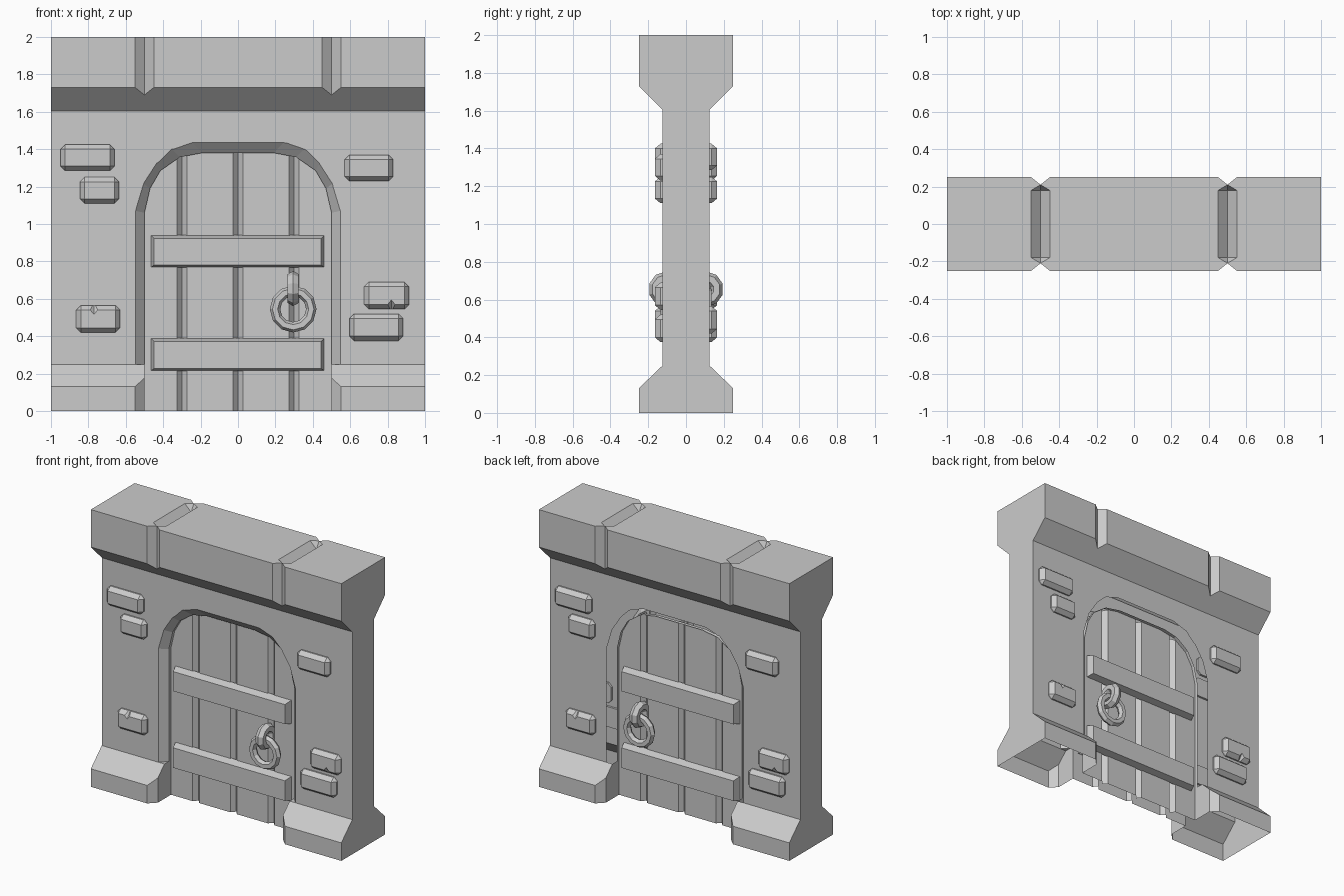
import bpy, bmesh, math

if "Cube" in bpy.data.objects:
    bpy.data.objects.remove(bpy.data.objects["Cube"])

SIDES = (-1, 1)


def finish(name, bm):
    bmesh.ops.recalc_face_normals(bm, faces=bm.faces)
    me = bpy.data.meshes.new(name)
    bm.to_mesh(me)
    bm.free()
    ob = bpy.data.objects.new(name, me)
    bpy.context.collection.objects.link(ob)
    return ob


def hull(name, pts):
    """Convex solid around a few points."""
    bm = bmesh.new()
    for p in pts:
        bm.verts.new(p)
    res = bmesh.ops.convex_hull(bm, input=bm.verts)
    junk = {g for g in res["geom_interior"] + res["geom_unused"] if isinstance(g, bmesh.types.BMVert)}
    bmesh.ops.delete(bm, geom=list(junk), context='VERTS')
    bmesh.ops.dissolve_limit(bm, angle_limit=0.01, verts=bm.verts, edges=bm.edges)
    return finish(name, bm)


def loft(name, ring_a, ring_b):
    """Closed solid between two outlines of equal point count."""
    bm = bmesh.new()
    a, b = ([bm.verts.new(p) for p in r] for r in (ring_a, ring_b))
    bm.faces.new(a)
    bm.faces.new(b[::-1])
    for i in range(len(a)):
        bm.faces.new((a[i - 1], b[i - 1], b[i], a[i]))
    return finish(name, bm)


def cut(ob, cutter):
    """Subtract cutter from ob, then remove the cutter."""
    cutter.hide_render = True
    m = ob.modifiers.new("cut", 'BOOLEAN')
    m.object, m.operation, m.solver = cutter, 'DIFFERENCE', 'EXACT'
    bpy.context.view_layer.objects.active = ob
    bpy.ops.object.modifier_apply(modifier=m.name)
    bpy.data.objects.remove(cutter)


def drop_faces(ob, test, planes=()):
    """Delete faces passing the test, after slicing at y = planes."""
    bm = bmesh.new()
    bm.from_mesh(ob.data)
    for y in planes:
        bmesh.ops.bisect_plane(bm, geom=bm.verts[:] + bm.edges[:] + bm.faces[:],
                               plane_co=(0, y, 0), plane_no=(0, 1, 0))
    bm.normal_update()
    bmesh.ops.delete(bm, geom=[f for f in bm.faces if test(f.calc_center_median(), f.normal)], context='FACES')
    bmesh.ops.dissolve_limit(bm, angle_limit=0.01, verts=bm.verts, edges=bm.edges)
    bm.to_mesh(ob.data)
    bm.free()


def arch(half, y):
    """Full outline from its right half, at depth y."""
    return [(-x, y, z) for x, z in half] + [(x, y, z) for x, z in reversed(half)]


# Wall: flared profile extruded along x
half = [(.25, 0), (.25, .13), (.125, .25), (.125, 1.605), (.25, 1.73), (.25, 2)]
profile = half + [(-y, z) for y, z in reversed(half)]
wall = loft("wall", [(-1, y, z) for y, z in profile], [(1, y, z) for y, z in profile])

# Arched doorway
inner = [(.5, 1.06), (.47, 1.19), (.415, 1.285), (.31, 1.358), (.19, 1.38)]
outer = [(.547, 1.07), (.505, 1.215), (.435, 1.325), (.355, 1.40), (.245, 1.435)]
cut(wall, loft("doorway_cutter", *[arch([(.5, -.1)] + inner, y) for y in (-.4, .4)]))

# Chamfer around the arch on both faces
pairs = list(zip([(.547, .25)] + outer, [(.5, .25)] + inner))
for s in SIDES:
    rings = [arch([(a[0] + t * (b[0] - a[0]), a[1] + t * (b[1] - a[1])) for a, b in pairs], s * y)
             for t, y in ((-.2, .135), (1.2, .065))]
    cut(wall, loft("arch_chamfer_cutter", *rings))

# Chamfered base corners and lintel grooves
for k in SIDES:
    for s in SIDES:
        cut(wall, hull("base_corner_cutter", [(k * x, s * y, z) for x, y in ((.56, .26), (.49, .19), (.49, .26))
                                              for z in (-.1, .24)]))
        cut(wall, hull("lintel_groove_cutter", [(k * .5 + dx, s * y, z)
                                                for dx, y in ((-.0625, .26), (.0625, .26), (0, .21))
                                                for z in (1.6, 2.1)]))
    pts = [(k * .5 + dx, y, z) for dx, z in ((-.05, 2), (.05, 2), (0, 1.95)) for y in (-.18, .18)]
    pts += [(k * .5, -.21, 2), (k * .5, .21, 2)]
    pts += [(x, y, 2.05) for x, y, z in pts if z == 2]
    cut(wall, hull("top_groove_cutter", pts))

# Open underside, and no jamb surface behind the door
drop_faces(wall, lambda c, n: c.z < .001 or (abs(c.y) < .049 and abs(c.x) < .505 and c.z < 1.39),
           planes=(-.05, .05))

# Door with V grooves between planks, without its hidden rim
door = loft("door", *[arch([(.5, 0)] + inner, y) for y in (-.05, .05)])
for s in SIDES:
    for gx in (-.3, 0, .3):
        cut(door, hull("plank_groove_cutter", [(gx + dx, s * y, z)
                                               for dx, y in ((-.035, .06), (.035, .06), (0, .02))
                                               for z in (-.1, 1.5)]))
drop_faces(door, lambda c, n: abs(n.y) < .1)

# Crossbars, ring handles and their staples on both door faces
for s in SIDES:
    for z0, z1 in ((.215, .39), (.768, .94)):
        hull("door_crossbar", [(x, s * y, z) for y, d in ((.045, 0), (.1, .018))
                               for x in (-.466 + d, .462 - d) for z in (z0 + d * .7, z1 - d)])
    for name, loc, rot, R, r, n in (
            ("handle_ring", (.295, s * .112, .545), (math.pi / 2, 0, 0), .097, .028, 12),
            ("handle_staple", (.295, s * .105, .655), (0, math.pi / 2, 0), .06, .034, 10)):
        bpy.ops.mesh.primitive_torus_add(location=loc, rotation=rot, major_radius=R, minor_radius=r,
                                         major_segments=n, minor_segments=6)
        bpy.context.object.name = name

# Raised bricks; the back set is the front set turned half a circle
bricks = [(-.95, -.66, 1.285, 1.425), (-.845, -.635, 1.11, 1.25), (.57, .83, 1.23, 1.37),
          (.675, .915, .545, .69), (.595, .882, .375, .52), (-.865, -.63, .42, .565)]
chips = {3: (.82, .545, 1), 5: (-.77, .565, -1)}
for i, (x0, x1, z0, z1) in enumerate(bricks):
    e = .025
    pts = [(x, -.165, z) for x in (x0 + e, x1 - e) for z in (z0 + e, z1 - e)]
    for y in (-.135, -.11):
        pts += [(x, y, z) for x in (x0, x1) for z in (z0 + e, z1 - e)]
        pts += [(x, y, z) for x in (x0 + e, x1 - e) for z in (z0, z1)]
    brick = hull("brick", pts)
    if i in chips:
        x, z, d = chips[i]
        cut(brick, hull("chip_cutter", [(x - .07, -.185, z - d * .01), (x + .07, -.185, z - d * .01),
                                        (x, -.185, z + d * .075), (x, -.12, z - d * .01)]))
    back = brick.copy()
    back.name = "brick_back"
    back.rotation_euler.z = math.pi
    bpy.context.collection.objects.link(back)
